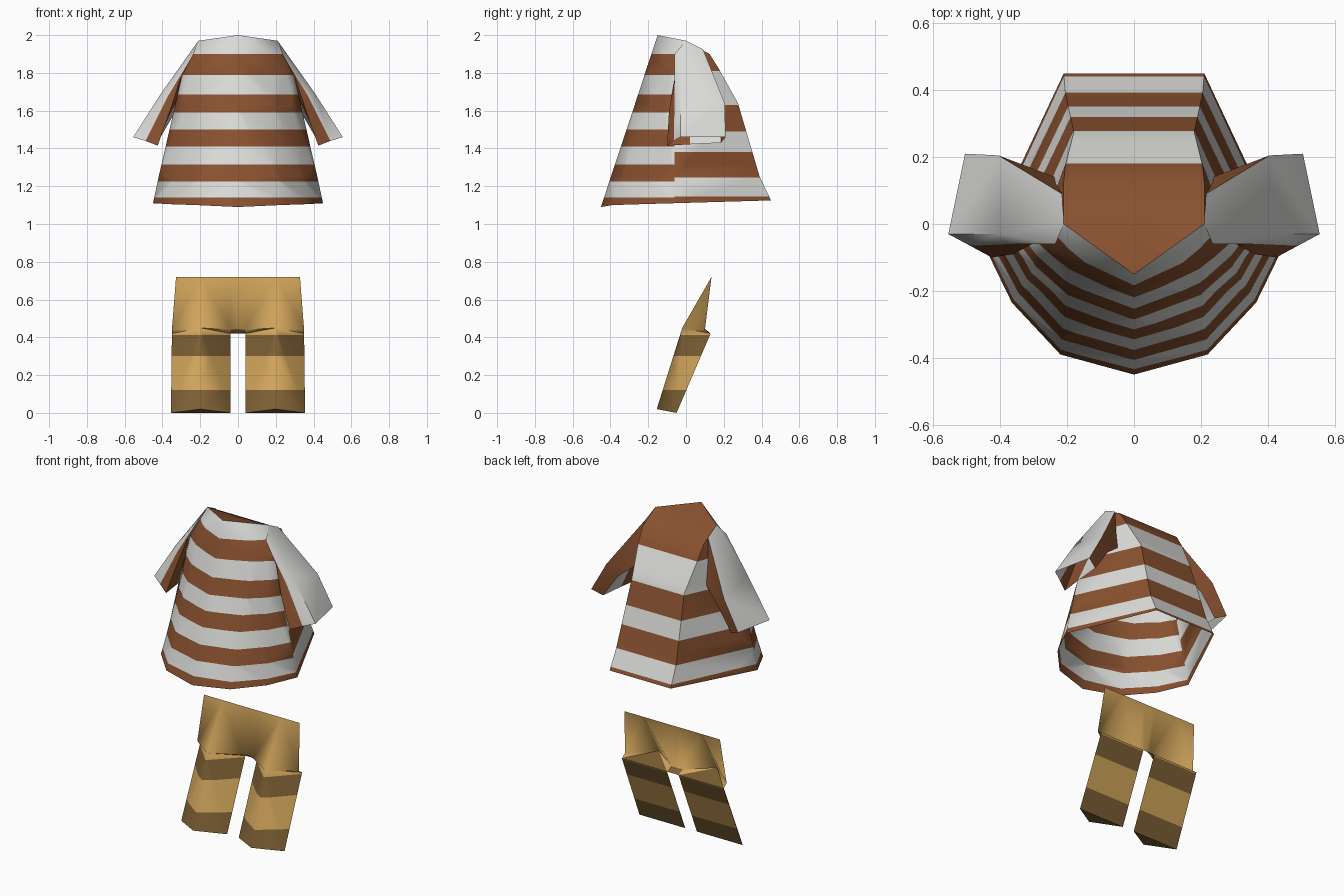
import bpy, bmesh, math

if "Cube" in bpy.data.objects:
    bpy.data.objects.remove(bpy.data.objects["Cube"])


def mat(name, rgb):
    m = bpy.data.materials.new(name)
    m.diffuse_color = (*rgb, 1)
    m.use_nodes = True
    m.node_tree.nodes["Principled BSDF"].inputs["Base Color"].default_value = m.diffuse_color
    return m


BROWN = mat("rust brown", (0.25, 0.082, 0.029))
WHITE = mat("off white", (0.70, 0.70, 0.68))
TAN = mat("tan", (0.64, 0.375, 0.105))
OLIVE = mat("dark tan", (0.205, 0.115, 0.035))


class Part:
    """Half of a garment, tagged faces, striped by height and mirrored."""

    def __init__(self, name, mats):
        self.name, self.mats, self.bm = name, mats, bmesh.new()

    def face(self, pts, tag=0):
        clean = []
        for p in pts:
            if p not in clean:
                clean.append(p)
        if len(clean) > 2:
            f = self.bm.faces.new([self.bm.verts.new(p) for p in clean])
            f.material_index = tag

    def strip(self, a, b, tag):
        for i in range(len(a) - 1):
            self.face([a[i], b[i], b[i + 1], a[i + 1]], tag)

    def finish(self, cuts, rule, smooth=60):
        bm = self.bm
        bmesh.ops.remove_doubles(bm, verts=bm.verts, dist=1e-4)
        bmesh.ops.recalc_face_normals(bm, faces=bm.faces)
        bmesh.ops.triangulate(bm, faces=bm.faces)
        for z in cuts:
            bmesh.ops.bisect_plane(bm, geom=bm.verts[:] + bm.edges[:] + bm.faces[:],
                                   plane_co=(0, 0, z), plane_no=(0, 0, 1), dist=1e-5)
        for f in bm.faces:
            f.material_index = rule(f.material_index, f.calc_center_median().z)
        me = bpy.data.meshes.new(self.name)
        bm.to_mesh(me)
        bm.free()
        for m in self.mats:
            me.materials.append(m)
        ob = bpy.data.objects.new(self.name, me)
        bpy.context.collection.objects.link(ob)
        ob.modifiers.new("mirror", 'MIRROR').merge_threshold = 1e-4
        bpy.ops.object.select_all(action='DESELECT')
        ob.select_set(True)
        bpy.context.view_layer.objects.active = ob
        bpy.ops.object.shade_smooth_by_angle(angle=math.radians(smooth))


# Shirt body: vertical columns from hem to neck, front centre round to back centre
neck = (.21, 0, 1.97)
F0 = [(0, -.45, 1.09), (0, -.403, 1.235), (0, -.275, 1.62), (0, -.185, 1.895), (0, -.15, 2.0)]
F1 = [(.22, -.39, 1.1), (.215, -.34, 1.24), (.2, -.2, 1.62), (.19, -.105, 1.87), neck]
F2 = [(.365, -.235, 1.105), (.345, -.2, 1.24), (.29, -.12, 1.62), (.25, -.075, 1.83), neck]
S = [(.45, -.06, 1.11), (.42, -.06, 1.25), (.335, -.06, 1.62), (.295, -.05, 1.79), neck]
B = [(.21, .45, 1.125), (.205, .39, 1.25), (.18, .275, 1.64), (.205, .175, 1.82), (.21, .125, 1.9)]
BC = [(0, y, z) for x, y, z in B]
body = Part("shirt_body", [BROWN, WHITE])
for a, b in ((F0, F1), (F1, F2), (F2, S)):
    body.strip(a, b, 0)
for a, b in ((S, B), (B, BC)):
    body.strip(a, b, 1)
# Closed top of the shirt
body.face([F0[-1], neck, (0, 0, 1.965)], 1)
body.face([neck, B[-1], BC[-1], (0, 0, 1.965)], 1)

FRONT = [1.14, 1.225, 1.315, 1.41, 1.5, 1.59, 1.686, 1.79, 1.9]
BACK = [1.145, 1.245, 1.38, 1.49, 1.63, 1.81]
body.finish(FRONT + BACK,
            lambda tag, z: sum(z > c for c in (BACK if tag else FRONT)) % 2)

# Sleeves: rings of outer front, outer back, inner back, inner middle, inner front, front middle
rings = [
    [neck, (.215, .09, 1.925), (.235, .14, 1.66), (.28, .02, 1.73), (.305, -.06, 1.77), (.235, -.06, 1.9)],
    [(.405, -.03, 1.695), (.405, .205, 1.64), (.345, .18, 1.57), (.355, .02, 1.59), (.36, -.09, 1.60), (.375, -.06, 1.67)],
    [(.555, -.03, 1.46), (.505, .21, 1.46), (.44, .185, 1.43), (.433, .02, 1.422), (.425, -.1, 1.415), (.49, -.065, 1.44)],
]
sleeve = Part("sleeves", [BROWN, WHITE])
for a, b in zip(rings, rings[1:]):
    for i, tag in enumerate((1, 0, 1, 0, 0, 1)):
        j = (i + 1) % 6
        sleeve.face([a[i], b[i], b[j], a[j]], tag)
sleeve.finish([], lambda tag, z: tag)

# Trousers: folded front sheet above two wedge-shaped legs
waist = [(x, .135, .72) for x in (0, .04, .2, .328)]
hip = [(0, .1, .445), (.04, .09, .44), (.2, -.02, .45), (.35, .1, .44)]
back_in, back_out = (.04, .13, .42), (.35, .13, .42)
toe, heel_in, heel_out = (.2, -.155, .02), (.04, -.05, 0), (.355, -.05, 0)
legs = Part("trousers", [TAN, OLIVE])
legs.strip(waist, hip, 0)
legs.face([hip[2], hip[3], back_out])
legs.face([hip[2], back_out, heel_out, toe])
legs.face([hip[2], back_in, heel_in, toe])
legs.face([back_in, back_out, heel_out, heel_in])
legs.face([toe, heel_in, heel_out], 1)
# Tops of the legs and crotch
legs.face([hip[1], hip[2], back_in])
legs.face([hip[2], back_out, back_in], 1)
legs.face([hip[0], hip[1], back_in, (0, .13, .42)], 1)
legs.finish([.12, .30, .412],
            lambda tag, z: int(tag or z < .12 or .30 < z < .412), 75)
